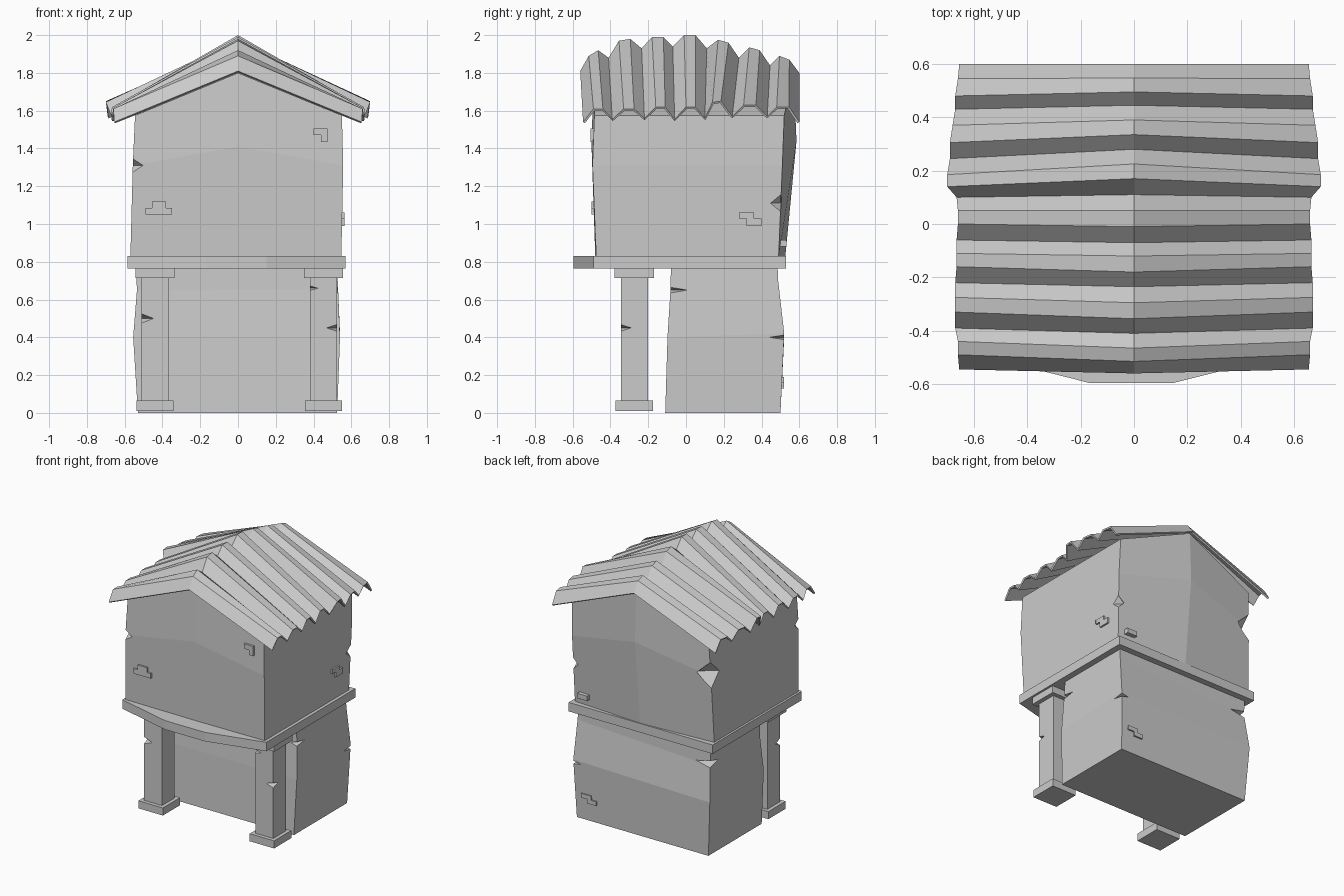
import bpy, bmesh


def mesh_object(name, verts, faces):
    me = bpy.data.meshes.new(name)
    bm = bmesh.new()
    vs = [bm.verts.new(v) for v in verts]
    for f in faces:
        bm.faces.new([vs[i] for i in f])
    bm.normal_update()
    bm.to_mesh(me)
    bm.free()
    ob = bpy.data.objects.new(name, me)
    bpy.context.collection.objects.link(ob)
    return ob


def fix_normals(ob):
    bm = bmesh.new()
    bm.from_mesh(ob.data)
    bmesh.ops.recalc_face_normals(bm, faces=bm.faces)
    bm.to_mesh(ob.data)
    bm.free()


def loft(name, rows, top=None):
    """Skin stacked rings of points; top lists the cap faces by ring index."""
    n = len(rows[0])
    verts = [p for r in rows for p in r]
    faces = [tuple(range(n))]
    for k in range(len(rows) - 1):
        for i in range(n):
            j = (i + 1) % n
            faces.append((k * n + i, k * n + j, (k + 1) * n + j, (k + 1) * n + i))
    base = (len(rows) - 1) * n
    for f in top or [range(n)]:
        faces.append([base + i for i in f])
    ob = mesh_object(name, verts, faces)
    fix_normals(ob)
    return ob


def box(name, x0, x1, y0, y1, z0, z1):
    ring = [(x0, y0), (x1, y0), (x1, y1), (x0, y1)]
    return loft(name, [[(x, y, z) for x, y in ring] for z in (z0, z1)])


def notch(ob, chips):
    """Cut octahedral chips (x, y, z, rx, ry, rz) out of an object's corners."""
    verts, faces = [], []
    for x, y, z, a, b, c in chips:
        o = len(verts)
        verts += [(x + a, y, z), (x, y + b, z), (x - a, y, z), (x, y - b, z),
                  (x, y, z + c), (x, y, z - c)]
        for i in range(4):
            j = (i + 1) % 4
            faces += [(o + i, o + j, o + 4), (o + j, o + i, o + 5)]
    cutter = mesh_object("chip_cutter", verts, faces)
    cutter.hide_render = True
    mod = ob.modifiers.new("chips", 'BOOLEAN')
    mod.operation = 'DIFFERENCE'
    mod.solver = 'EXACT'
    mod.object = cutter
    bpy.context.view_layer.objects.active = ob
    bpy.ops.object.modifier_apply(modifier=mod.name)
    bpy.data.objects.remove(cutter)


# Upper room: six-sided ring (centre columns front and back bulge), gabled top
upper = loft("upper_room", [
    [(-.57, -.475, .82), (0, -.48, .82), (.547, -.475, .82),
     (.547, .49, .82), (0, .525, .82), (-.57, .49, .82)],
    [(-.557, -.495, 1.31), (0, -.50, 1.41), (.557, -.495, 1.31),
     (.557, .51, 1.31), (0, .585, 1.44), (-.557, .51, 1.31)],
    [(-.545, -.485, 1.575), (0, -.49, 1.80), (.55, -.485, 1.575),
     (.55, .52, 1.575), (0, .57, 1.80), (-.545, .52, 1.575)],
], top=[(0, 1, 4, 5), (1, 2, 3, 4)])
notch(upper, [(-.56, -.497, 1.31, .06, .05, .04), (.555, .50, 1.11, .05, .055, .045),
              (-.56, .512, 1.32, .12, .10, .10)])

# Lower room, set back under the floor slab
lower = loft("lower_room", [
    [(-.53, -.11, 0), (.525, -.11, 0), (.525, .50, 0), (-.53, .50, 0)],
    [(-.555, -.098, .40), (.54, -.098, .40), (.54, .52, .42), (-.555, .52, .40)],
    [(-.535, -.082, .65), (.53, -.082, .655), (.528, .488, .70), (-.535, .488, .65)],
    [(-.54, -.08, .77), (.525, -.08, .77), (.525, .485, .77), (-.54, .485, .77)],
])
notch(lower, [(.53, -.082, .65, .05, .09, .015), (.54, .52, .40, .06, .08, .012),
              (-.537, .49, .66, .12, .10, .025)])

# Floor slab with bowed balcony front
outline = [(-.585, -.49), (-.17, -.595), (.15, -.595), (.57, -.49), (.57, .53), (-.585, .53)]
loft("floor_slab", [[(x, y, z) for x, y in outline] for z in (.765, .83)])

# Front pillars with base and cap blocks
for side, cx, chips in (
        ("left", -.44, [(-.512, -.345, .50, .065, .05, .025)]),
        ("right", .452, [(.524, -.345, .45, .055, .055, .018),
                         (.38, -.345, .66, .045, .04, .012)])):
    post = box(side + "_pillar", cx - .072, cx + .072, -.345, -.2, .05, .73)
    notch(post, chips)
    box(side + "_pillar_base", cx - .098, cx + .098, -.372, -.175, .01, .065)
    box(side + "_pillar_cap", cx - .103, cx + .103, -.378, -.17, .715, .768)

# A few bricks showing through the plaster
bricks = [
    (-.49, -.35, -.50, -.45, 1.05, 1.085), (-.455, -.38, -.50, -.45, 1.085, 1.12),
    (.40, .475, -.505, -.45, 1.47, 1.505), (.44, .475, -.505, -.45, 1.435, 1.47),
    (.50, .563, .28, .36, 1.03, 1.06), (.50, .563, .32, .40, .99, 1.03),
    (.42, .50, .45, .532, .88, .915),
    (.40, .48, .45, .518, .16, .19), (.36, .43, .45, .518, .13, .16),
]
for i, b in enumerate(bricks):
    box(f"exposed_brick_{i + 1}", *b)

# Corrugated roof: ridge (y, z) and eave (x, y, z) zigzags, mirrored in x
ridge = [(-.56, 1.81), (-.515, 1.89), (-.465, 1.92), (-.41, 1.88), (-.355, 1.97),
         (-.295, 1.98), (-.235, 1.93), (-.18, 1.99), (-.12, 1.99), (-.07, 1.94),
         (-.01, 2.0), (.05, 2.0), (.11, 1.93), (.17, 1.975), (.225, 1.96),
         (.28, 1.88), (.335, 1.935), (.39, 1.92), (.445, 1.84), (.495, 1.89),
         (.547, 1.87), (.60, 1.80)]
eave = [(.655, -.545, 1.54), (.66, -.49, 1.61), (.66, -.44, 1.61), (.67, -.39, 1.555),
        (.67, -.33, 1.61), (.67, -.275, 1.61), (.67, -.22, 1.56), (.665, -.16, 1.62),
        (.665, -.11, 1.62), (.665, -.06, 1.555), (.66, 0, 1.62), (.66, .05, 1.62),
        (.665, .10, 1.56), (.70, .14, 1.645), (.70, .185, 1.65), (.69, .245, 1.57),
        (.69, .305, 1.63), (.68, .37, 1.63), (.67, .43, 1.57), (.67, .48, 1.62),
        (.66, .545, 1.62), (.655, .60, 1.54)]
verts, faces = [], []
for (ry, rz), (x, y, z) in zip(ridge, eave):
    verts += [(-x, y, z), (0, ry, rz), (x, y, z)]
for i in range(len(ridge) - 1):
    a, b = 3 * i, 3 * i + 3
    faces += [(a, a + 1, b + 1, b), (a + 1, a + 2, b + 2, b + 1)]
roof = mesh_object("corrugated_roof", verts, faces)
sol = roof.modifiers.new("thickness", 'SOLIDIFY')
sol.thickness = .012
sol.offset = -1
